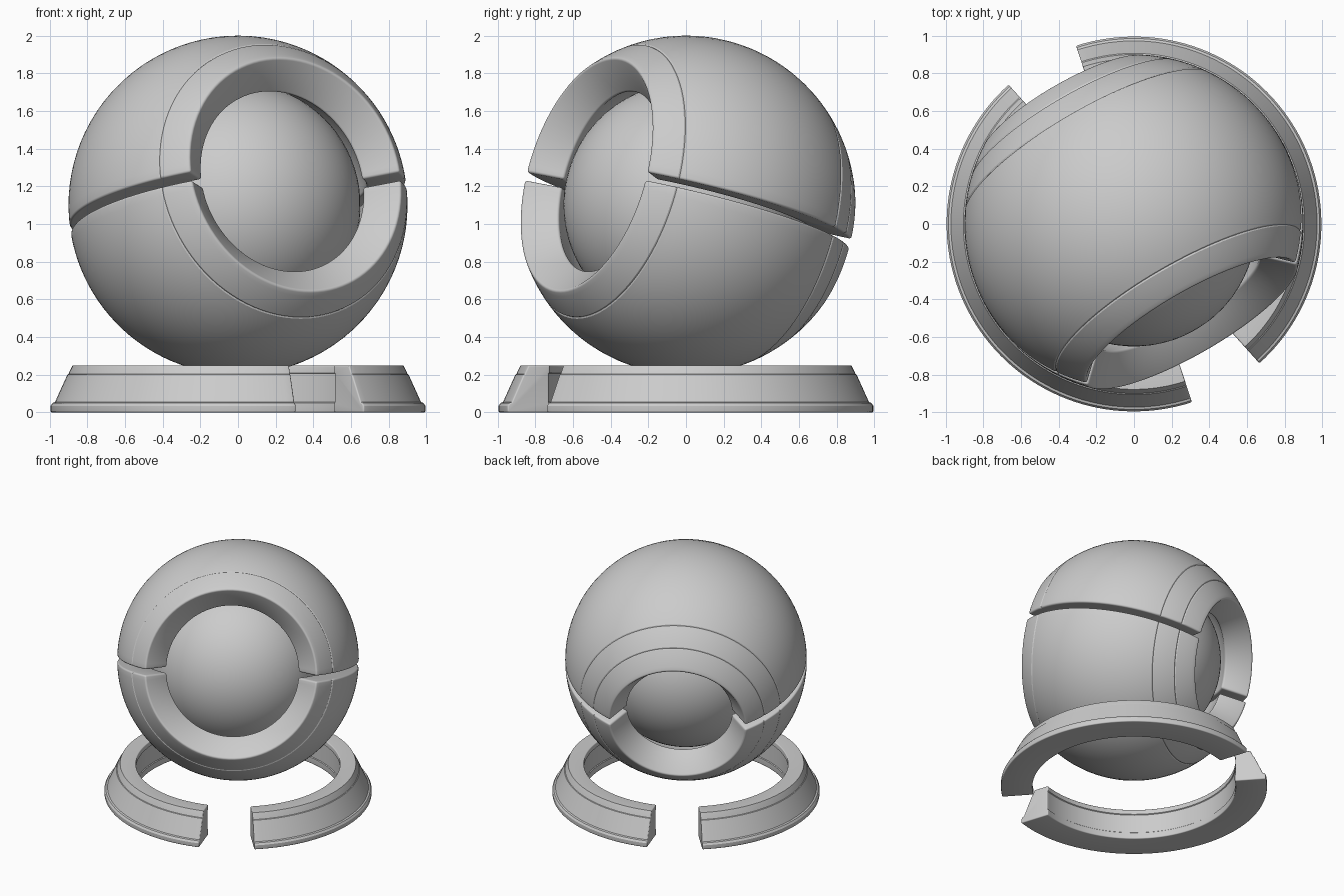
import bpy, bmesh, math
from math import sin, cos, asin, pi, radians
from mathutils import Matrix, Vector

cube = bpy.data.objects.get("Cube")
if cube:
    bpy.data.objects.remove(cube)

grey = bpy.data.materials.new("clay_grey")
grey.use_nodes = True
COLOUR = (0.6, 0.6, 0.6, 1)
grey.diffuse_color = COLOUR
grey.node_tree.nodes["Principled BSDF"].inputs["Base Color"].default_value = COLOUR

# Sphere frame: z along the opening axis, y across the split between the shells
CENTRE = Vector((0, 0, 1.1))
TILT, TURN = radians(15), radians(-60)
axis = Vector((cos(TILT) * cos(TURN), cos(TILT) * sin(TURN), sin(TILT)))
up = Vector((-sin(TILT) * cos(TURN), -sin(TILT) * sin(TURN), cos(TILT)))
side = up.cross(axis)
FRAME = Matrix.Translation(CENTRE) @ Matrix((side, up, axis)).transposed().to_4x4()


def finish(bm, name, matrix):
    mesh = bpy.data.meshes.new(name)
    bm.to_mesh(mesh)
    bm.free()
    mesh.transform(matrix)
    mesh.materials.append(grey)
    obj = bpy.data.objects.new(name, mesh)
    bpy.context.collection.objects.link(obj)
    bpy.ops.object.select_all(action='DESELECT')
    obj.select_set(True)
    bpy.context.view_layer.objects.active = obj
    bpy.ops.object.shade_smooth_by_angle(angle=radians(29))
    return obj


def sweep(name, profile, span, steps, bevel, matrix, flip=1):
    """Sweep a closed (radius, height) profile round z, cap both ends, round the corners."""
    bm = bmesh.new()
    rows = []
    for r, h in profile:
        a, b = span(r)
        angles = [a + (b - a) * i / steps for i in range(steps + 1)]
        rows.append([bm.verts.new((r * cos(t), flip * r * sin(t), h)) for t in angles])
    for p, q in zip(rows, rows[1:] + rows[:1]):
        for i in range(steps):
            bm.faces.new((p[i], p[i + 1], q[i + 1], q[i]))
    for end in (0, -1):
        bm.faces.new([row[end] for row in rows])
    bmesh.ops.recalc_face_normals(bm, faces=bm.faces)
    corners = [e for e in bm.edges if e.calc_face_angle(0) > radians(72)]
    bmesh.ops.bevel(bm, geom=corners, offset=bevel, segments=4, profile=0.5,
                    affect='EDGES', clamp_overlap=False)
    return finish(bm, name, matrix)


# Shell profile: outer arc with panel grooves, inner arc, radial rims
OUTER, INNER = 0.9, 0.69
FRONT_RIM, BACK_RIM = 45.3, 145.7
GROOVES = (56.6, 123.6, 134.6)
outer = [(FRONT_RIM + (BACK_RIM - FRONT_RIM) * i / 44, OUTER) for i in range(45)]
outer = [p for p in outer if all(abs(p[0] - g) > 0.9 for g in GROOVES)]
for g in GROOVES:
    outer += [(g - 0.5, OUTER), (g, OUTER - 0.005), (g + 0.5, OUTER)]
outer.sort()
inner = [(BACK_RIM + (FRONT_RIM - BACK_RIM) * i / 30, INNER) for i in range(31)]
shell = [(r * sin(radians(t)), r * cos(radians(t))) for t, r in outer + inner]


def half_span(gap):
    return lambda r: (asin(gap / r), pi - asin(gap / r))


sweep("upper_shell", shell, half_span(0.012), 48, 0.014, FRAME)
sweep("lower_shell", shell, half_span(0.032), 48, 0.014, FRAME, flip=-1)

# Inner ball
bm = bmesh.new()
bmesh.ops.create_uvsphere(bm, u_segments=64, v_segments=40, radius=0.65)
finish(bm, "inner_ball", FRAME)

# Base: two arcs of a sloped ring, with gaps in line with the openings
base = [(0.76, 0), (0.995, 0), (0.995, 0.035), (0.985, 0.05), (0.972, 0.054),
        (0.906, 0.2), (0.9, 0.203), (0.898, 0.209), (0.878, 0.25), (0.76, 0.25),
        (0.76, 0.21), (0.766, 0.205), (0.766, 0.055), (0.76, 0.05)]
for name, turn in (("base_right_arc", 0), ("base_left_arc", pi)):
    sweep(name, base, lambda r: (radians(-48), radians(108)), 64, 0.008,
          Matrix.Rotation(turn, 4, 'Z'))
